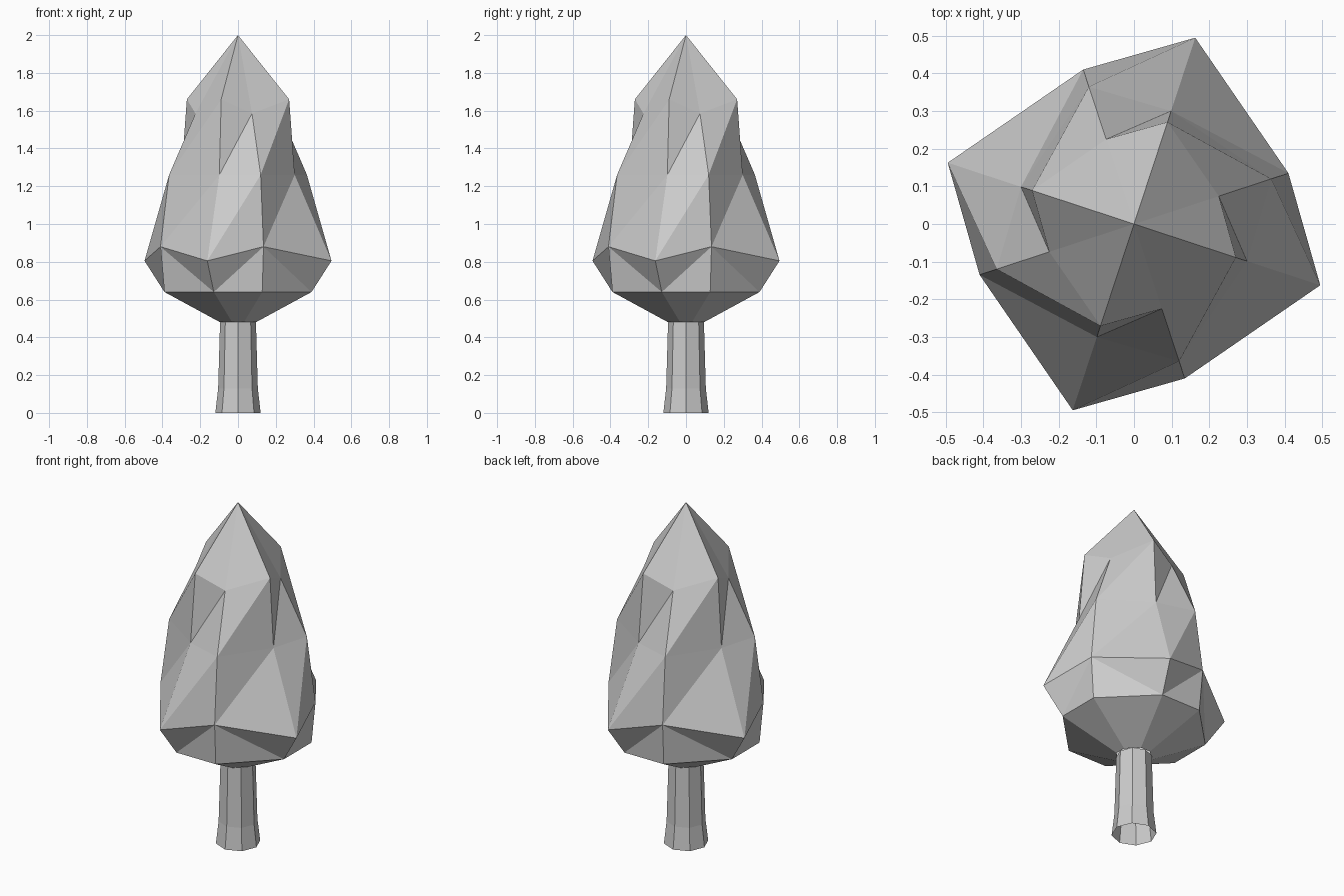
import bpy, bmesh
from math import radians, cos, sin

if "Cube" in bpy.data.objects:
    bpy.data.objects.remove(bpy.data.objects["Cube"])


def ring(bm, start, radii, heights):
    """Eight points round the z axis, alternating two radii and two heights."""
    pts = []
    for k in range(4):
        for j in range(2):
            a = radians(start[j] + 90 * k)
            pts.append(bm.verts.new((radii[j] * cos(a), radii[j] * sin(a), heights[j])))
    return pts


def finish(bm, name):
    bmesh.ops.recalc_face_normals(bm, faces=bm.faces)
    mesh = bpy.data.meshes.new(name)
    bm.to_mesh(mesh)
    bm.free()
    obj = bpy.data.objects.new(name, mesh)
    bpy.context.collection.objects.link(obj)
    return obj


# Trunk: flared open octagonal tube
bm = bmesh.new()
rings = [ring(bm, (0, 45), (r, r), (z, z)) for r, z in ((0.12, 0), (0.105, 0.13), (0.095, 0.48))]
for lo, up in zip(rings, rings[1:]):
    for i in range(8):
        n = (i + 1) % 8
        bm.faces.new((lo[i], lo[n], up[n], up[i]))
finish(bm, "trunk")

# Foliage: faceted crown, twisted by alternating ridge and valley columns
bm = bmesh.new()
profile = [((0.10, 0.10), (0.48, 0.48)),
           ((0.41, 0.41), (0.64, 0.64)),
           ((0.521, 0.432), (0.805, 0.88)),
           ((0.316, 0.384), (1.26, 1.26)),
           ((0.285, 0.237), (1.66, 1.585))]
rings = [ring(bm, (-108.2, -71.8), r, z) for r, z in profile]
for level, (lo, up) in enumerate(zip(rings, rings[1:])):
    for i in range(8):
        n = (i + 1) % 8
        if level == 0:
            bm.faces.new((lo[i], lo[n], up[n], up[i]))
        elif level == 1 and i % 2:
            bm.faces.new((lo[i], lo[n], up[i]))
            bm.faces.new((lo[n], up[n], up[i]))
        else:
            bm.faces.new((lo[i], lo[n], up[n]))
            bm.faces.new((lo[i], up[n], up[i]))

# Crown tip
tip = bm.verts.new((0, 0, 2))
for i in range(8):
    bm.faces.new((rings[-1][i], rings[-1][(i + 1) % 8], tip))
finish(bm, "foliage")
